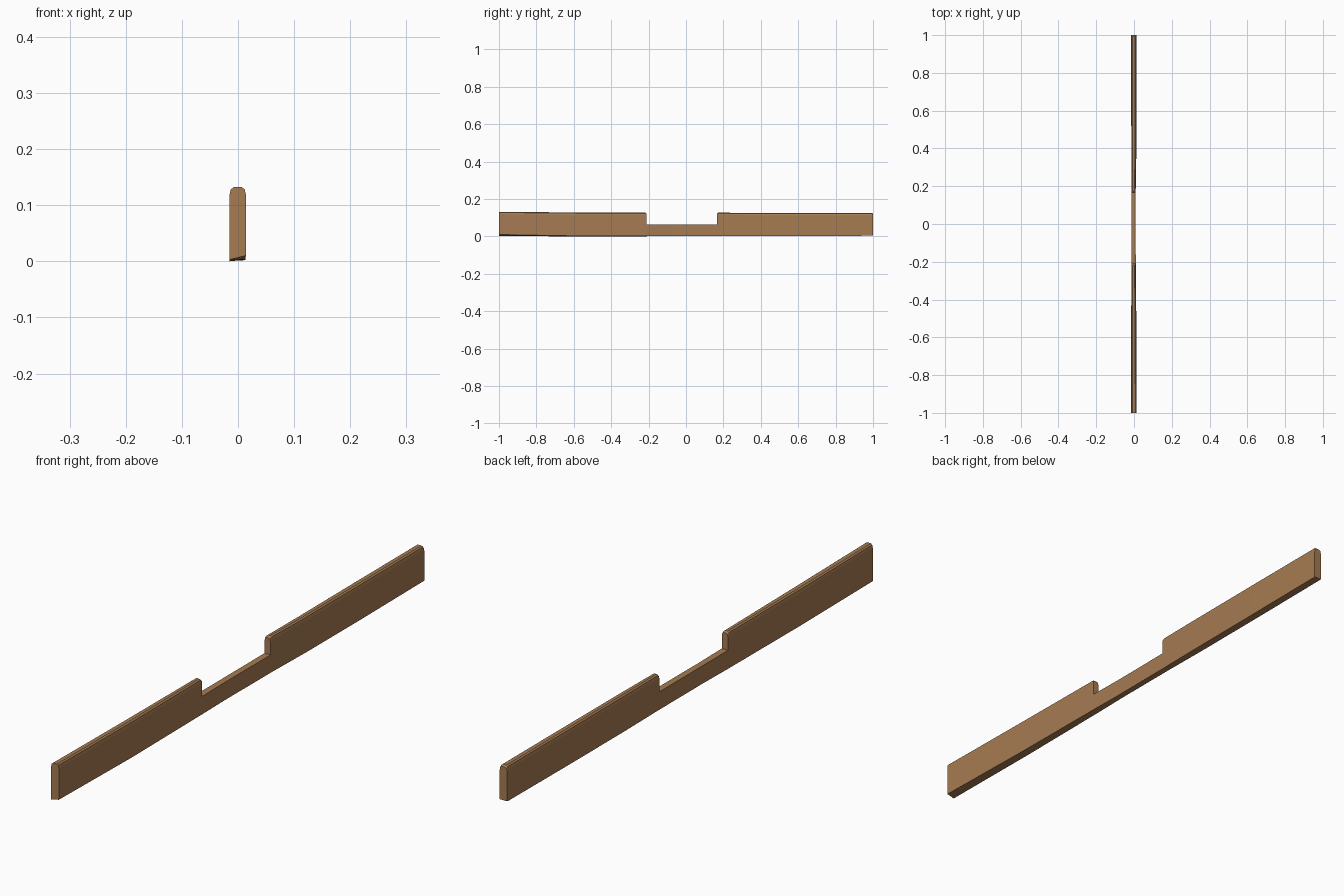
import bpy, bmesh

if "Cube" in bpy.data.objects:
    bpy.data.objects.remove(bpy.data.objects["Cube"])

MID = 0.065  # notch floor height
# stations: y, x left, x right, bottom left z, bottom right z, top z
front = [(-1.0, -.015, .014, .003, .010, .132), (-.6, -.015, .013, .0, .003, .128),
         (-.217, -.014, .010, .001, .003, .127), (-.21, -.014, .010, .001, .003, .122)]
notch = [front[-1], (-.08, -.014, .008, .003, .003, 0), (.165, -.014, .009, .003, .003, .122)]
back = [notch[-1], (.172, -.014, .009, .003, .003, .127), (.35, -.014, .012, .001, .002, .126),
        (.65, -.015, .013, .002, .002, .126), (.994, -.015, .013, .004, .004, .126),
        (1.0, -.015, .013, .005, .005, .121)]


def section(s, raised):
    y, l, r, bl, br, t = s
    pts = [(l, bl), (r, br), (r, MID)]
    if raised:
        # softened upper arrises
        pts += [(r, t - .013), (r - .002, t - .004), (r - .007, t),
                (l + .007, t), (l + .002, t - .004), (l, t - .013)]
    pts.append((l, MID))
    return [(x, y, z) for x, z in pts]


def loft(bm, stations, raised):
    rings = [[bm.verts.new(p) for p in section(s, raised)] for s in stations]
    for a, b in zip(rings, rings[1:]):
        n = len(a)
        for i in range(n):
            j = (i + 1) % n
            bm.faces.new((a[i], a[j], b[j], b[i]))
    return rings


# Plank: two full-height lengths joined by the notched middle
bm = bmesh.new()
f = loft(bm, front, True)
loft(bm, notch, False)
b = loft(bm, back, True)
bm.faces.new(f[0][::-1])
bm.faces.new(b[-1])
# walls of the notch, above its floor
bm.faces.new(f[-1][2:])
bm.faces.new(b[0][2:][::-1])
bmesh.ops.remove_doubles(bm, verts=bm.verts[:], dist=1e-5)
bmesh.ops.recalc_face_normals(bm, faces=bm.faces[:])

mesh = bpy.data.meshes.new("notched_plank")
bm.to_mesh(mesh)
bm.free()
plank = bpy.data.objects.new("notched_plank", mesh)
bpy.context.collection.objects.link(plank)

wood = bpy.data.materials.new("wood")
wood.diffuse_color = (0.38, 0.2, 0.085, 1)
wood.use_nodes = True
wood.node_tree.nodes["Principled BSDF"].inputs["Base Color"].default_value = wood.diffuse_color
mesh.materials.append(wood)
